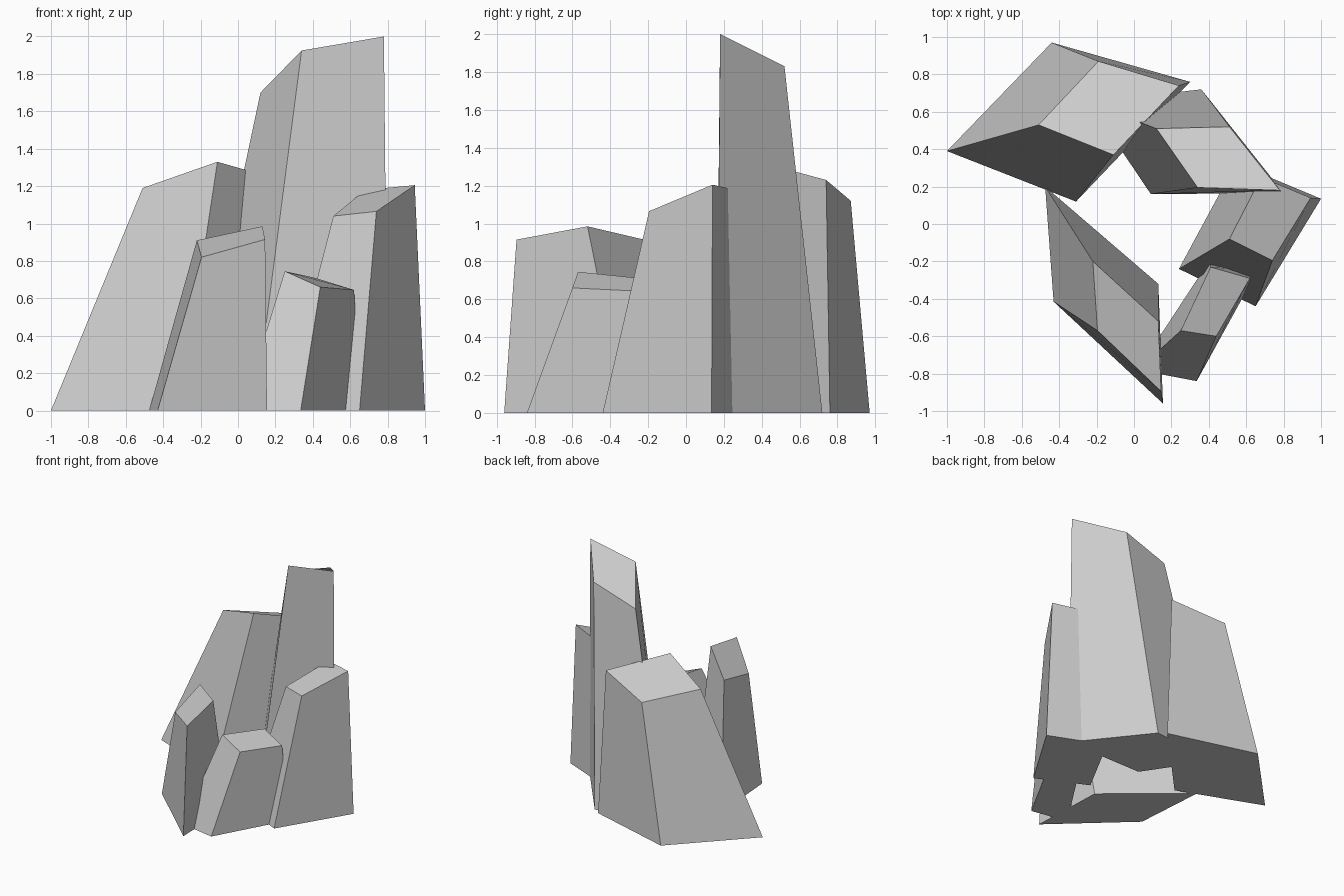
import bpy
import bmesh

if "Cube" in bpy.data.objects:
    bpy.data.objects.remove(bpy.data.objects["Cube"])


def rock(name, base, top):
    """Faceted crag: a four-sided footprint lofted to a slanted four-sided cap."""
    bm = bmesh.new()
    low = [bm.verts.new((x, y, 0)) for x, y in base]
    high = [bm.verts.new(p) for p in top]
    bm.faces.new(low[::-1])
    bm.faces.new(high)
    n = len(low)
    for i in range(n):
        j = (i + 1) % n
        bm.faces.new((low[i], low[j], high[j], high[i]))
    bmesh.ops.recalc_face_normals(bm, faces=bm.faces)
    mesh = bpy.data.meshes.new(name)
    bm.to_mesh(mesh)
    bm.free()
    obj = bpy.data.objects.new(name, mesh)
    bpy.context.collection.objects.link(obj)
    return obj


# Broad leaning rock at the back left
rock("back_left_rock",
     [(-1.0, .39), (-.31, .12), (.30, .76), (-.44, .97)],
     [(-.51, .53, 1.19), (-.11, .37, 1.33), (.24, .74, 1.23), (-.19, .87, 1.12)])

# Tallest spire
rock("tall_spire",
     [(-.24, .65), (.09, .16), (.80, .165), (.36, .72)],
     [(.12, .51, 1.70), (.34, .195, 1.925), (.78, .18, 2.0), (.51, .52, 1.83)])

# Medium rock on the right
rock("right_rock",
     [(.24, -.24), (.65, -.44), (1.0, .135), (.545, .325)],
     [(.51, -.08, 1.04), (.74, -.195, 1.065), (.945, .14, 1.205), (.68, .25, 1.18)])

# Small rock at the front right
rock("front_right_rock",
     [(.02, -.78), (.335, -.84), (.66, -.25), (.40, -.20)],
     [(.25, -.57, .745), (.44, -.60, .66), (.62, -.29, .645), (.41, -.23, .71)])

# Narrow slab at the front left
rock("front_left_slab",
     [(-.475, .20), (-.43, -.415), (.155, -.96), (.13, -.32)],
     [(-.22, -.20, .91), (-.195, -.57, .82), (.145, -.895, .915), (.13, -.52, .985)])
